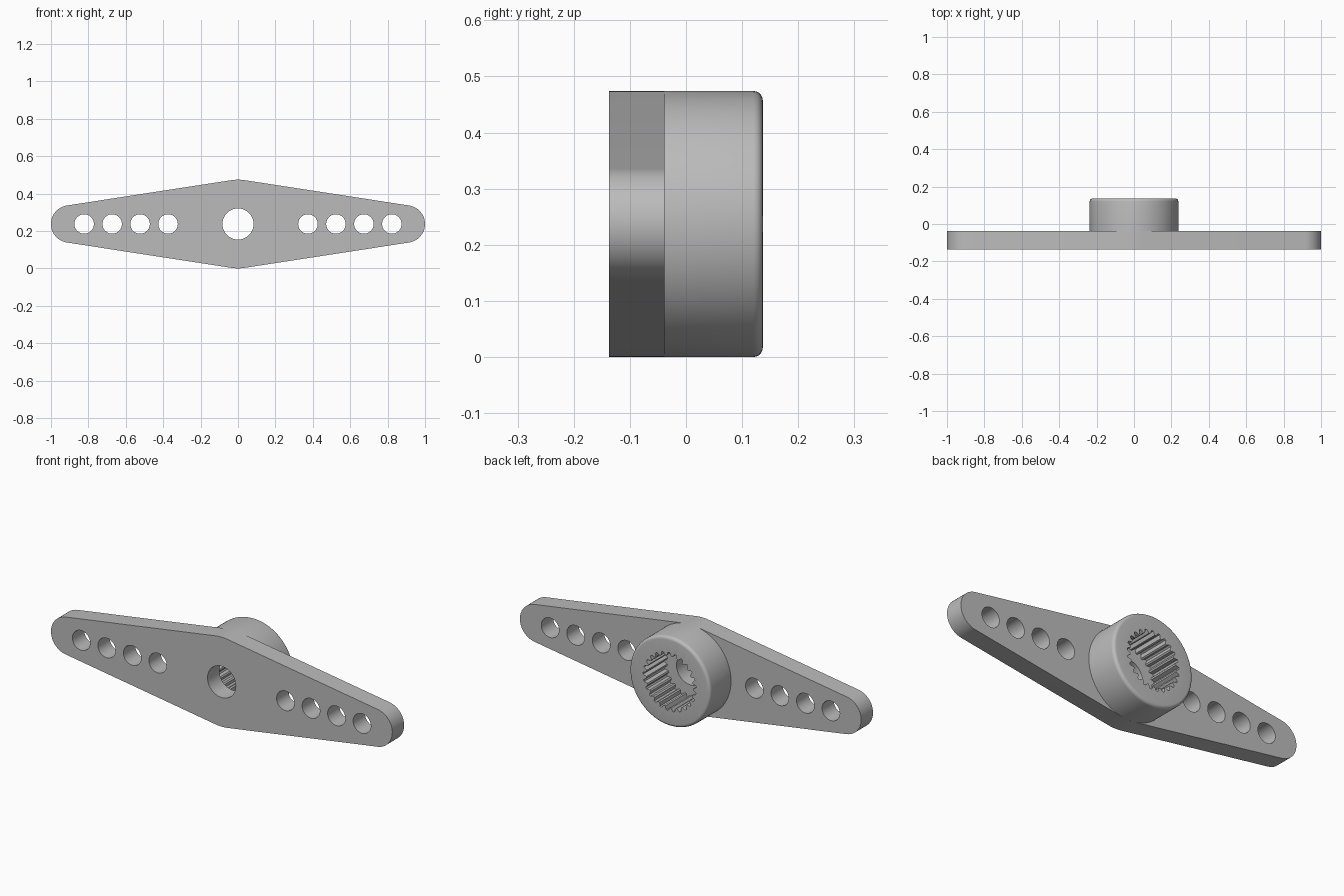
import bpy, bmesh, math

cube = bpy.data.objects.get("Cube")
if cube:
    bpy.data.objects.remove(cube, do_unlink=True)

R, END_R, MID_Z = 0.237, 0.1, 0.237       # hub radius, arm tip radius, axis height
FRONT, SEAM, BACK = -0.137, -0.038, 0.137  # plate front, plate back, hub back
TEETH = 25

grey = bpy.data.materials.new("grey plastic")
grey.use_nodes = True
grey.diffuse_color = (0.5, 0.5, 0.5, 1)
grey.node_tree.nodes["Principled BSDF"].inputs["Base Color"].default_value = (0.5, 0.5, 0.5, 1)


def finish(bm, name):
    bmesh.ops.recalc_face_normals(bm, faces=bm.faces[:])
    mesh = bpy.data.meshes.new(name)
    bm.to_mesh(mesh)
    bm.free()
    mesh.materials.append(grey)
    obj = bpy.data.objects.new(name, mesh)
    bpy.context.collection.objects.link(obj)
    bpy.ops.object.select_all(action="DESELECT")
    obj.select_set(True)
    bpy.context.view_layer.objects.active = obj
    bpy.ops.object.shade_smooth_by_angle(angle=math.radians(30))
    return obj


def arc(cx, radius, start, end, steps):
    angles = [start + (end - start) * i / steps for i in range(steps + 1)]
    return [(cx + radius * math.cos(a), MID_Z + radius * math.sin(a)) for a in angles]


def add_loop(bm, points):
    verts = [bm.verts.new((x, FRONT, z)) for x, z in points]
    return [bm.edges.new((v, verts[i - 1])) for i, v in enumerate(verts)]


# Arm plate: tapered outline tangent to the hub and tip circles, with holes
tip_x = 1 - END_R
tangent = math.acos((R - END_R) / tip_x)
outline = arc(tip_x, END_R, -tangent, tangent, 24)
outline += arc(0, R, tangent, math.pi - tangent, 6)
outline += arc(-tip_x, END_R, math.pi - tangent, math.pi + tangent, 24)
outline += arc(0, R, math.pi + tangent, 2 * math.pi - tangent, 6)

bm = bmesh.new()
edges = add_loop(bm, outline)
holes = [(0, 0.083)] + [(s * (0.374 + 0.1495 * i), 0.052) for s in (-1, 1) for i in range(4)]
for x, radius in holes:
    edges += add_loop(bm, arc(x, radius, 0, 2 * math.pi, 40)[:-1])
bmesh.ops.triangle_fill(bm, use_beauty=True, edges=edges, normal=(0, -1, 0))
solid = bmesh.ops.extrude_face_region(bm, geom=bm.faces[:], use_keep_orig=True)
moved = [g for g in solid["geom"] if isinstance(g, bmesh.types.BMVert)]
bmesh.ops.translate(bm, vec=(0, SEAM - FRONT, 0), verts=moved)
finish(bm, "arm_plate")

# Hub: rings from the outer wall over the rounded rim into the splined bore
ROUND = 0.017
rings = [([R], SEAM)]
for i in range(6):
    a = math.pi / 2 * i / 5
    rings.append(([R - ROUND + ROUND * math.cos(a)], BACK - ROUND + ROUND * math.sin(a)))
spline = [0.155, 0.155, 0.137, 0.137]
rings += [(spline, BACK), (spline, SEAM)]

bm = bmesh.new()
count = TEETH * 4
loops = []
for radii, y in rings:
    loop = []
    for i in range(count):
        a, r = 2 * math.pi * i / count, radii[i % len(radii)]
        loop.append(bm.verts.new((r * math.cos(a), y, MID_Z + r * math.sin(a))))
    loops.append(loop)
for a, b in zip(loops, loops[1:]):
    for i in range(count):
        bm.faces.new((a[i - 1], a[i], b[i], b[i - 1]))
hub = finish(bm, "splined_hub")
